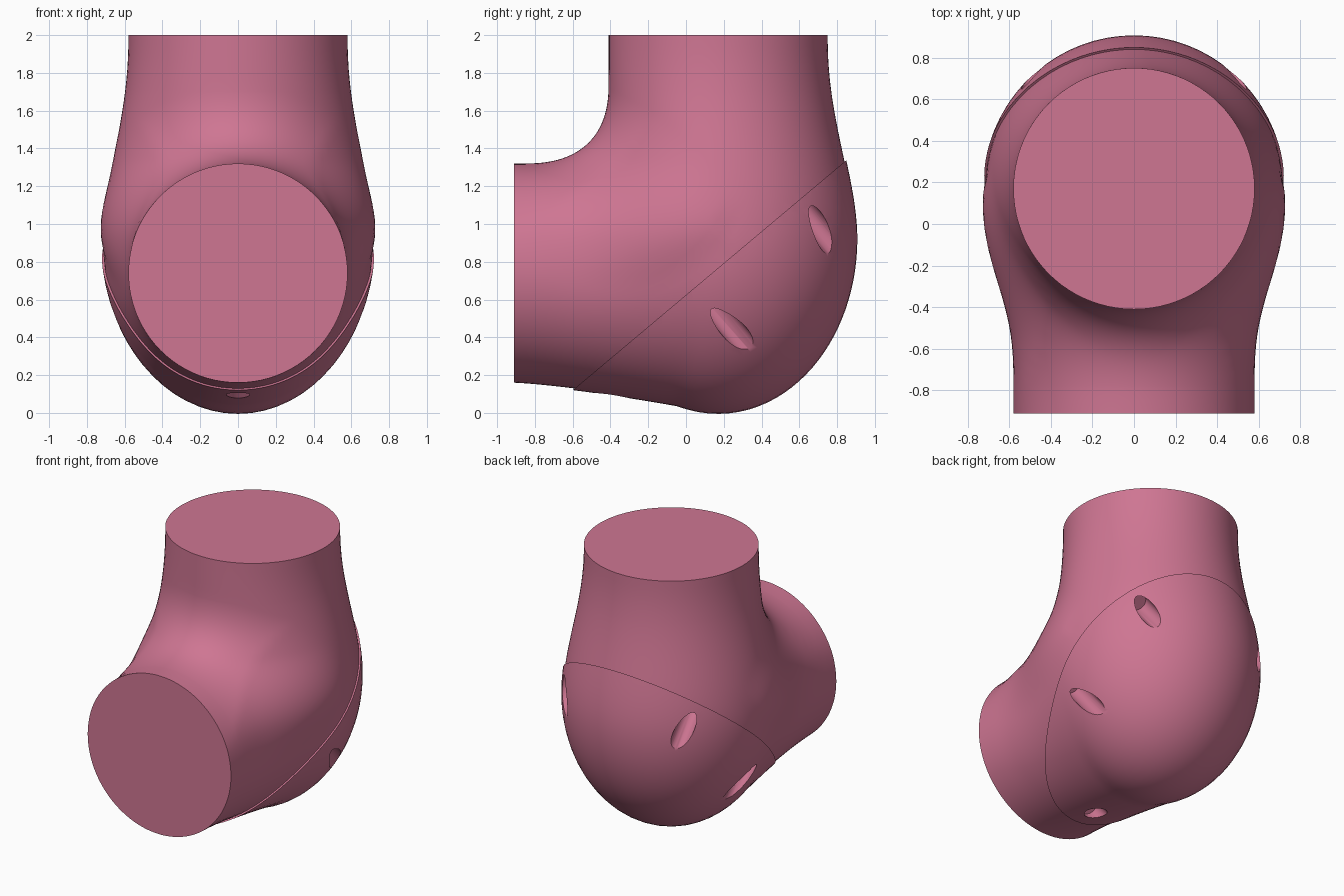
import bpy, bmesh, math
from mathutils import Vector, Matrix

if "Cube" in bpy.data.objects:
    bpy.data.objects.remove(bpy.data.objects["Cube"])

SEAM_CO = Vector((0, -0.6, 0.12))
SEAM_T = Vector((0, 1.44, 1.21)).normalized()
SEAM_N = Vector((0, SEAM_T.z, -SEAM_T.y))


def ease(t):
    t = min(1, max(0, t))
    return t * t * (3 - 2 * t)


def upright(x, y, z):
    """Vertical limb that swells into an egg-shaped heel."""
    dy = y - 0.17
    if z < 0.92:
        g = math.sqrt((x / 0.715)**2 + (dy / 0.725)**2 + ((z - 0.92) / 0.91)**2)
    else:
        s = ease(min(1, max(0, (2 - z) / 1.08))**1.15)
        w = 0.58 + 0.135 * s
        front = 0.58 + 0.145 * ease((1.35 - z) / 0.43)
        ry = 0.58 + 0.145 * s if dy > 0 else front
        g = math.hypot(x / w, dy / ry)
    return (g - 1) * 0.6


def level(x, y, z):
    """Horizontal limb that widens until it meets the heel."""
    w = 0.58 + 0.135 * ease(min(1, max(0, (y + 0.75) / 0.93))**1.25)
    c = 0.74 + 0.18 * ease((y + 0.6) / 0.78)
    u = min(1, max(0, (y + 0.91) / 1.09))
    low = 0.16 - 0.15 * u**1.3
    h = 1.32 - c if z > c else c - low
    d = (math.hypot(x / w, (z - c) / h) - 1) * 0.6
    return max(d, y - 0.18)


def field(x, y, z):
    """Both limbs joined, with a fillet only on the inside of the bend."""
    a, b = upright(x, y, z), level(x, y, z)
    n = (y - SEAM_CO.y) * SEAM_N.y + (z - SEAM_CO.z) * SEAM_N.z
    k = 0.45 * min(1, max(0, (-n - 0.1) / 0.7)) + 1e-4
    h = max(k - abs(a - b), 0) / k
    return min(a, b) - h * h * k / 4


def elbow_bmesh(offset, segs=88, fan=64):
    # section planes: straight, fanned about the inside of the bend, straight
    py, pz, r = -0.79, 1.70, 0.96
    planes = [(-0.91, 0.74, 0), (-0.85, 0.74, 0)]
    for i in range(fan + 1):
        t = math.pi / 2 * i / fan
        planes.append((py + r * math.sin(t), pz - r * math.cos(t), t))
    planes += [(0.17, 1.7 + 0.06 * i, math.pi / 2) for i in range(1, 6)]
    bm = bmesh.new()
    rings = []
    for cy, cz, t in planes:
        ring = []
        for j in range(segs):
            a = 2 * math.pi * j / segs
            dx, q = math.sin(a), math.cos(a)
            dy, dz = q * math.sin(t), -q * math.cos(t)
            f = lambda s: field(dx * s, cy + dy * s, cz + dz * s) - offset
            hi = 0.3
            while f(hi) < 0 and hi < 1.6:
                hi += 0.05
            lo = hi - 0.05
            for _ in range(13):
                m = (lo + hi) / 2
                if f(m) < 0:
                    lo = m
                else:
                    hi = m
            ring.append(bm.verts.new((dx * lo, cy + dy * lo, cz + dz * lo)))
        rings.append(ring)
    for p, q in zip(rings, rings[1:]):
        for j in range(segs):
            k = (j + 1) % segs
            bm.faces.new((p[j], p[k], q[k], q[j]))
    bm.faces.new(rings[0])
    bm.faces.new(rings[-1])
    return bm


def make_part(name, bm, keep_outer):
    # cut along the seam and close the cut
    res = bmesh.ops.bisect_plane(bm, geom=bm.verts[:] + bm.edges[:] + bm.faces[:],
                                 plane_co=SEAM_CO, plane_no=SEAM_N,
                                 clear_outer=not keep_outer, clear_inner=keep_outer)
    edges = [e for e in res["geom_cut"] if isinstance(e, bmesh.types.BMEdge)]
    bmesh.ops.edgenet_fill(bm, edges=edges)
    bmesh.ops.recalc_face_normals(bm, faces=bm.faces[:])
    me = bpy.data.meshes.new(name)
    bm.to_mesh(me)
    bm.free()
    ob = bpy.data.objects.new(name, me)
    bpy.context.collection.objects.link(ob)
    me.materials.append(pink)
    return ob


def shade(ob):
    bpy.context.view_layer.objects.active = ob
    bpy.ops.object.select_all(action='DESELECT')
    ob.select_set(True)
    bpy.ops.object.shade_smooth_by_angle(angle=math.radians(35))


pink = bpy.data.materials.new("pink")
pink.diffuse_color = (0.62, 0.18, 0.29, 1)
pink.use_nodes = True
pink.node_tree.nodes["Principled BSDF"].inputs["Base Color"].default_value = pink.diffuse_color

# Main elbow and the slightly raised heel cover
body = make_part("elbow_body", elbow_bmesh(0.0), False)
cover = make_part("heel_cover", elbow_bmesh(0.01), True)

# Screw holes drilled square to the seam
bm = bmesh.new()
rot = Vector((0, 0, 1)).rotation_difference(SEAM_N).to_matrix().to_4x4()
for x, t in ((0, 0.14), (0.605, 0.855), (-0.605, 0.855), (0.48, 1.55), (-0.48, 1.55)):
    pos = SEAM_CO + SEAM_T * t + SEAM_N * 0.63 + Vector((x, 0, 0))
    bmesh.ops.create_cone(bm, cap_ends=True, segments=32, radius1=0.062, radius2=0.062,
                          depth=1.2, matrix=Matrix.Translation(pos) @ rot)
me = bpy.data.meshes.new("hole_cutter")
bm.to_mesh(me)
bm.free()
cutter = bpy.data.objects.new("hole_cutter", me)
bpy.context.collection.objects.link(cutter)
cutter.hide_render = True
mod = cover.modifiers.new("holes", 'BOOLEAN')
mod.operation = 'DIFFERENCE'
mod.solver = 'EXACT'
mod.object = cutter
bpy.context.view_layer.objects.active = cover
bpy.ops.object.modifier_apply(modifier="holes")
bpy.data.objects.remove(cutter)

shade(body)
shade(cover)
